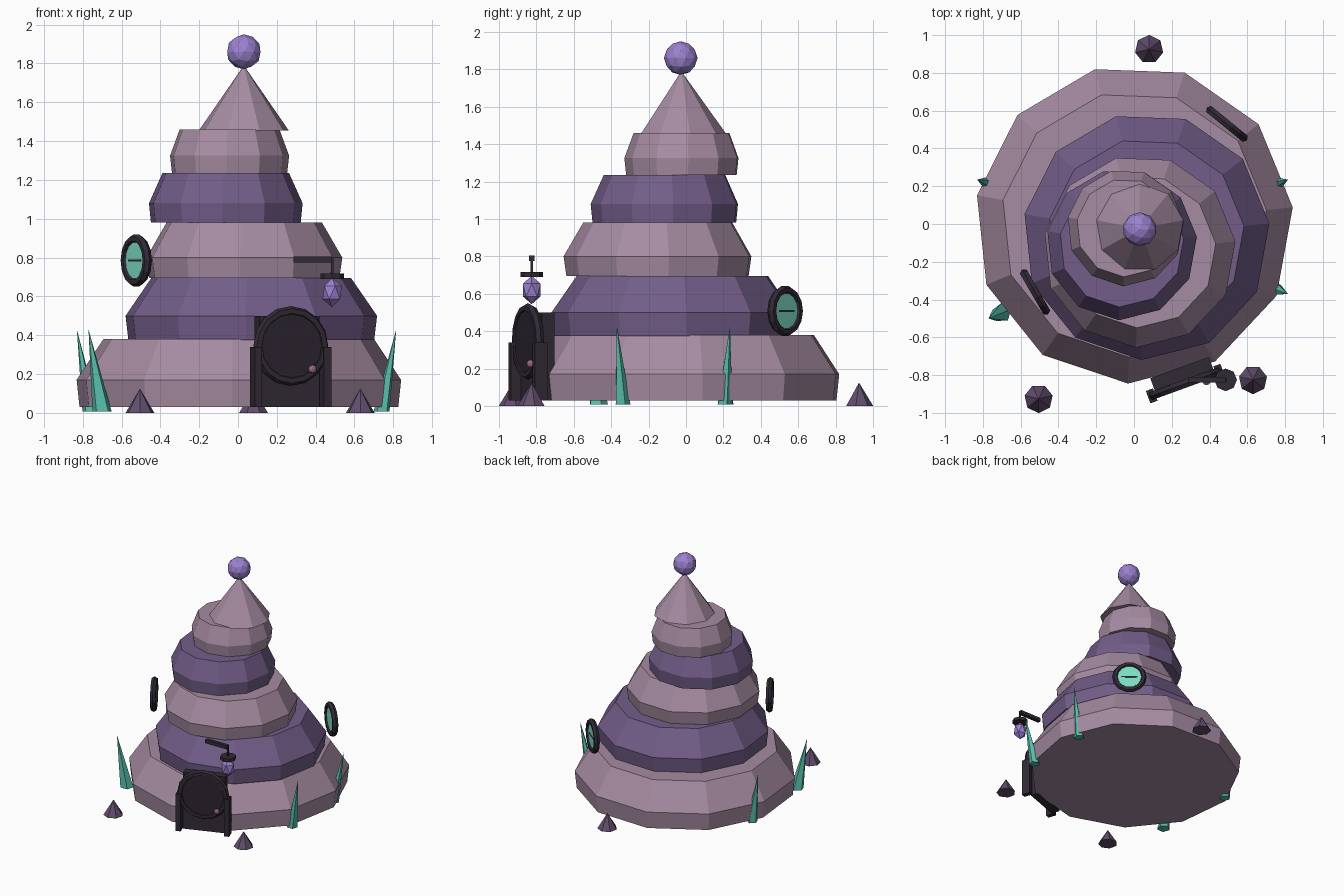
import bpy, bmesh, math
from mathutils import Matrix, Vector

cube = bpy.data.objects.get("Cube")
if cube:
    bpy.data.objects.remove(cube)


def material(name, r, g, b):
    m = bpy.data.materials.new(name)
    m.use_nodes = True
    m.diffuse_color = (r, g, b, 1)
    m.node_tree.nodes["Principled BSDF"].inputs["Base Color"].default_value = (r, g, b, 1)
    return m


pink = material("dusty_pink", 0.38, 0.26, 0.36)
purple = material("deep_purple", 0.17, 0.11, 0.25)
lilac = material("bright_lilac", 0.33, 0.22, 0.62)
teal = material("crystal_teal", 0.10, 0.52, 0.42)
glass = material("mint_glass", 0.20, 0.72, 0.54)
dark = material("dark_frame", 0.031, 0.023, 0.036)
door_dark = material("door_black", 0.024, 0.018, 0.028)
rose = material("rose_knob", 0.36, 0.16, 0.26)
stone = material("spike_purple", 0.12, 0.075, 0.15)


def finish(name, bm, mat, matrix=None):
    mesh = bpy.data.meshes.new(name)
    if matrix:
        bm.transform(matrix)
    bmesh.ops.recalc_face_normals(bm, faces=bm.faces)
    bm.to_mesh(mesh)
    bm.free()
    mesh.materials.append(mat)
    ob = bpy.data.objects.new(name, mesh)
    bpy.context.collection.objects.link(ob)
    return ob


def loft(name, mat, rings, sides, phase=0, matrix=None):
    """Stack of polygon rings (x, y, z, radius); zero radius makes a tip."""
    bm = bmesh.new()
    loops = []
    for x, y, z, r in rings:
        count = sides if r else 1
        loops.append([bm.verts.new((x + r * math.cos(a), y + r * math.sin(a), z))
                      for a in (math.radians(phase) + math.tau * i / sides for i in range(count))])
    for low, high in zip(loops, loops[1:]):
        for i in range(sides):
            j = (i + 1) % sides
            if len(high) == 1:
                bm.faces.new((low[i], low[j], high[0]))
            else:
                bm.faces.new((low[i], low[j], high[j], high[i]))
    bm.faces.new(loops[0])
    if len(loops[-1]) > 1:
        bm.faces.new(loops[-1])
    return finish(name, bm, mat, matrix)


def box(name, mat, loc, size, matrix=None):
    bm = bmesh.new()
    bmesh.ops.create_cube(bm, size=1, matrix=Matrix.LocRotScale(Vector(loc), None, Vector(size)))
    return finish(name, bm, mat, matrix)


def ball(name, mat, loc, radius, detail, stretch=1):
    bm = bmesh.new()
    bmesh.ops.create_icosphere(bm, subdivisions=detail, radius=radius)
    return finish(name, bm, mat, Matrix.Translation(loc) @ Matrix.Diagonal((1, 1, stretch, 1)))


def ring(name, mat, major, minor, matrix, segments=14, around=6):
    """Torus standing upright, facing local -y."""
    bm = bmesh.new()
    grid = []
    for i in range(segments):
        a = math.tau * i / segments
        row = []
        for k in range(around):
            b = math.tau * k / around
            r = major + minor * math.cos(b)
            row.append(bm.verts.new((r * math.cos(a), minor * math.sin(b), r * math.sin(a))))
        grid.append(row)
    for i in range(segments):
        n = (i + 1) % segments
        for k in range(around):
            m = (k + 1) % around
            bm.faces.new((grid[i][k], grid[n][k], grid[n][m], grid[i][m]))
    return finish(name, bm, mat, matrix)


def facing(loc, yaw):
    return Matrix.Translation(loc) @ Matrix.Rotation(math.radians(yaw), 4, "Z")


def disc(name, mat, radius, depth, matrix, sides=14):
    upright = matrix @ Matrix.Rotation(math.pi / 2, 4, "X")
    return loft(name, mat, [(0, 0, -depth / 2, radius), (0, 0, depth / 2, radius)], sides, 0, upright)


# Stacked, wobbling body tiers: centre, heights, radii
tiers = [
    (0.0, 0.0, (0.03, 0.17, 0.38), (0.83, 0.845, 0.705), pink),
    (0.065, -0.065, (0.375, 0.50, 0.695), (0.64, 0.655, 0.52), purple),
    (0.03, -0.145, (0.695, 0.80, 0.98), (0.495, 0.51, 0.405), pink),
    (-0.065, -0.11, (0.98, 1.08, 1.235), (0.39, 0.40, 0.33), purple),
    (-0.045, -0.02, (1.235, 1.325, 1.46), (0.30, 0.31, 0.26), pink),
]
for n, (x, y, heights, radii, mat) in enumerate(tiers, 1):
    loft(f"body_tier_{n}", mat, [(x, y, z, r) for z, r in zip(heights, radii)], 11, 6)

# Pointed roof and top ball
loft("roof_cone", pink, [(0.03, -0.02, 1.455, 0.235), (0.03, -0.025, 1.79, 0)], 9, 10)
ball("roof_ball", lilac, (0.03, -0.028, 1.86), 0.09, 2)

# Round windows with crossbars
for n, (loc, yaw) in enumerate([((0.492, 0.53, 0.508), 140.7), ((-0.524, -0.36, 0.785), -60)], 1):
    place = facing(loc, yaw)
    ring(f"window_frame_{n}", dark, 0.113, 0.024, place)
    disc(f"window_glass_{n}", glass, 0.108, 0.02, place)
    box(f"window_bar_{n}", dark, (0, -0.009, 0), (0.13, 0.004, 0.012), place)

# Arched door
door = facing((0.272, -0.845, 0), 20)
box("door_surround", dark, (0, 0.055, 0.265), (0.33, 0.07, 0.47), door)
for side, name in ((-1, "right"), (1, "left")):
    box(f"door_post_{name}", dark, (side * 0.19, 0, 0.185), (0.04, 0.07, 0.31), door)
arch = door @ Matrix.Translation((0, 0, 0.345))
ring("door_arch", dark, 0.18, 0.025, arch, 16)
disc("door_panel", door_dark, 0.175, 0.03, arch, 16)
ball("door_knob", rose, door @ Vector((0.11, -0.025, 0.225)), 0.022, 2)

# Hanging lantern
box("lantern_arm", dark, (0.385, -0.825, 0.79), (0.20, 0.03, 0.03))
box("lantern_rod", dark, (0.485, -0.825, 0.75), (0.013, 0.013, 0.09))
loft("lantern_cap", dark, [(0.485, -0.825, 0.69, 0.06), (0.485, -0.825, 0.717, 0.06)], 8)
ball("lantern_light", lilac, (0.485, -0.825, 0.62), 0.056, 1, 1.35)

# Leaning crystals: base and tip
crystals = [((-0.70, -0.47), (-0.77, -0.50), 0.052), ((-0.76, 0.21), (-0.83, 0.235), 0.043),
            ((0.74, 0.205), (0.815, 0.235), 0.043), ((0.74, -0.34), (0.815, -0.37), 0.043)]
for n, (base, tip, r) in enumerate(crystals, 1):
    loft(f"crystal_{n}", teal, [(*base, 0.008, r), (*tip, 0.43, 0)], 5, 20)

# Ground spikes
for n, (x, y) in enumerate([(0.08, 0.925), (-0.505, -0.925), (0.63, -0.825)], 1):
    loft(f"ground_spike_{n}", stone, [(x, y, 0, 0.076), (x, y, 0.125, 0)], 7, 90 if y > 0 else -90)
